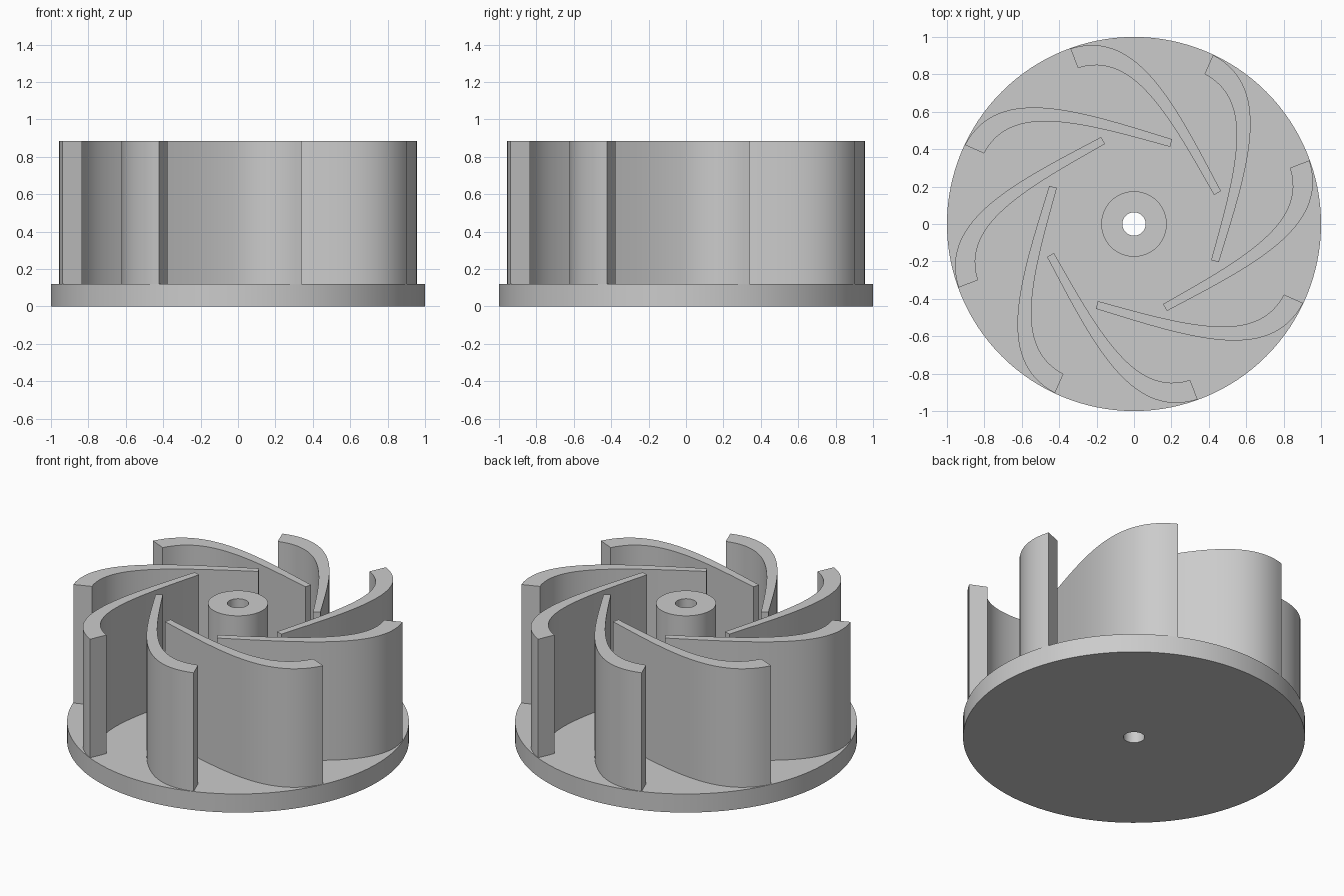
import bpy
import bmesh
import math
from mathutils import Vector, Matrix
from mathutils.geometry import interpolate_bezier

cube = bpy.data.objects.get("Cube")
if cube:
    bpy.data.objects.remove(cube, do_unlink=True)

BLADES = 8
DISC_TOP, TOP = 0.12, 0.885
BORE = 0.062

grey = bpy.data.materials.new("light grey")
grey.use_nodes = True
colour = (0.6, 0.6, 0.6, 1)
grey.diffuse_color = colour
grey.node_tree.nodes["Principled BSDF"].inputs["Base Color"].default_value = colour


def finish(name, bm):
    bmesh.ops.recalc_face_normals(bm, faces=bm.faces)
    mesh = bpy.data.meshes.new(name)
    bm.to_mesh(mesh)
    bm.free()
    mesh.materials.append(grey)
    obj = bpy.data.objects.new(name, mesh)
    bpy.context.collection.objects.link(obj)
    bpy.ops.object.select_all(action='DESELECT')
    obj.select_set(True)
    bpy.context.view_layer.objects.active = obj
    bpy.ops.object.shade_smooth_by_angle(angle=math.radians(30))
    return obj


def lathe(name, profile, steps=128):
    """Revolve a profile of (radius, height) points around z."""
    bm = bmesh.new()
    verts = [bm.verts.new((r, 0, z)) for r, z in profile]
    edges = [bm.edges.new(pair) for pair in zip(verts, verts[1:])]
    bmesh.ops.spin(bm, geom=verts + edges, cent=(0, 0, 0), axis=(0, 0, 1),
                   angle=math.tau, steps=steps, use_merge=True)
    bmesh.ops.remove_doubles(bm, verts=bm.verts, dist=1e-5)
    return finish(name, bm)


def bezier(points, count=32):
    return interpolate_bezier(*[Vector((x, y, 0)) for x, y in points], count)


# Base disc and raised hub share one profile, with the bore through both
lathe("base_disc_with_hub", [
    (BORE, 0), (1, 0), (1, DISC_TOP), (0.175, DISC_TOP),
    (0.175, TOP), (BORE, TOP), (BORE, 0)])

# Curved blade: convex and concave sides, thicker towards the rim
convex = bezier([(0.938, 0.34), (1.05, -0.02), (0.635, -0.222), (0.176, -0.465)])
concave = bezier([(0.834, 0.30), (0.922, 0.012), (0.615, -0.169), (0.155, -0.428)])

for i in range(BLADES):
    bm = bmesh.new()
    rows = [[bm.verts.new(p + Vector((0, 0, z))) for p in side]
            for side, z in ((convex, DISC_TOP), (convex, TOP),
                            (concave, TOP), (concave, DISC_TOP))]
    # Outer side, top edge and inner side; the foot sits on the disc
    for a, b in zip(rows, rows[1:]):
        for j in range(len(a) - 1):
            bm.faces.new((a[j], a[j + 1], b[j + 1], b[j]))
    # End faces
    for j in (0, -1):
        bm.faces.new([row[j] for row in rows])
    bm.transform(Matrix.Rotation(math.tau * i / BLADES, 4, 'Z'))
    finish(f"blade_{i + 1}", bm)
